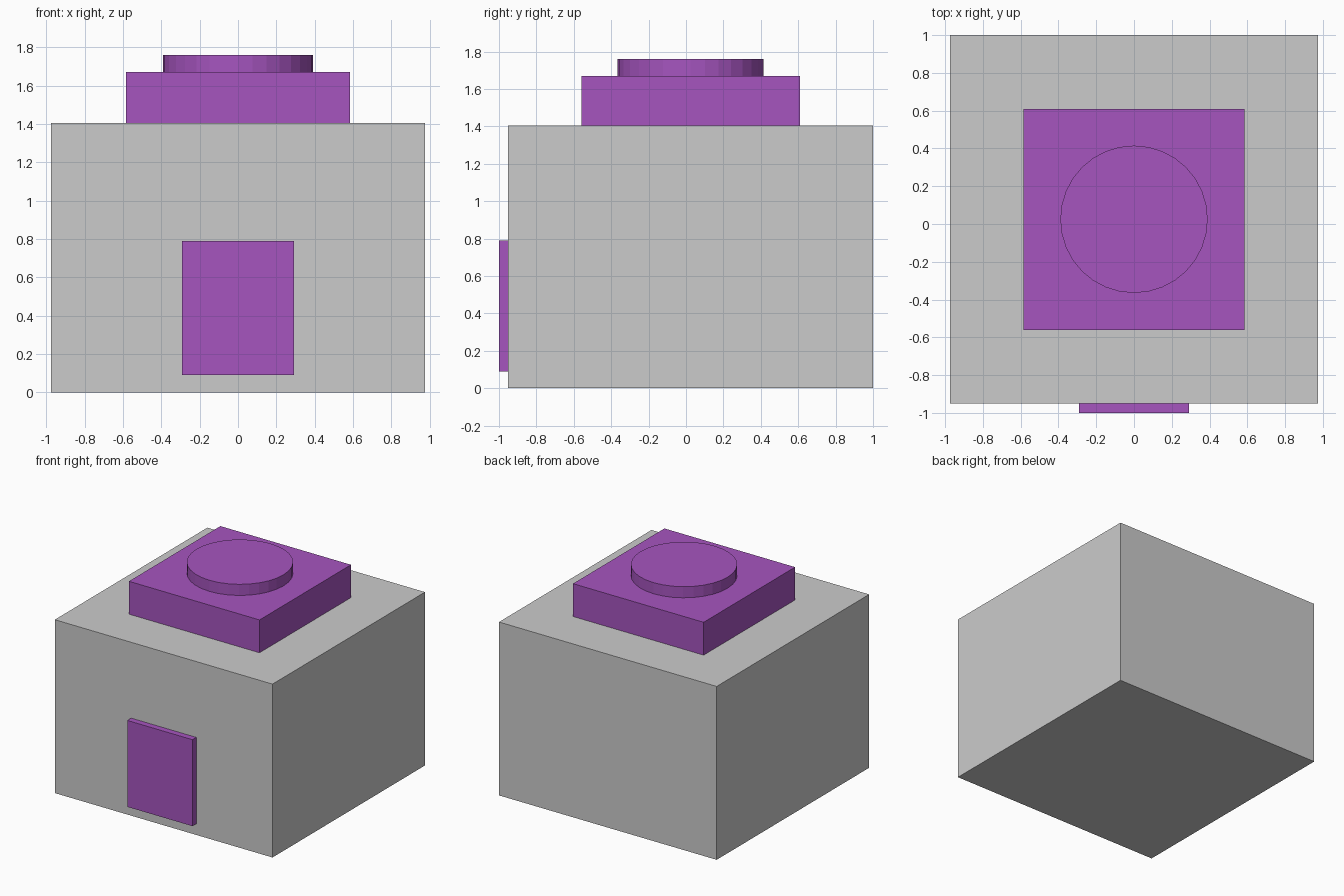
import bpy

if "Cube" in bpy.data.objects:
    bpy.data.objects.remove(bpy.data.objects["Cube"])

# Shared accent colour
purple = bpy.data.materials.new("purple")
purple.diffuse_color = (0.38, 0.09, 0.52, 1)
purple.use_nodes = True
purple.node_tree.nodes["Principled BSDF"].inputs["Base Color"].default_value = purple.diffuse_color


def box(name, x, y, z, mat=None):
    """Box spanning the given (min, max) ranges."""
    spans = (x, y, z)
    bpy.ops.mesh.primitive_cube_add(size=1, location=[(a + b) / 2 for a, b in spans])
    ob = bpy.context.object
    ob.name = name
    ob.scale = [b - a for a, b in spans]
    bpy.ops.object.transform_apply(location=False, rotation=False, scale=True)
    if mat:
        ob.data.materials.append(mat)
    return ob


# Main block
box("body", (-0.975, 0.975), (-0.951, 1.0), (0, 1.404))

# Door panel standing proud of the front
box("front_door", (-0.292, 0.292), (-1.0, -0.951), (0.09, 0.79), purple)

# Raised square block on the roof
box("roof_block", (-0.585, 0.585), (-0.56, 0.61), (1.404, 1.67), purple)

# Round cap on the roof block
bpy.ops.mesh.primitive_cylinder_add(vertices=32, radius=0.39, depth=0.09,
                                    location=(0, 0.025, 1.715))
cap = bpy.context.object
cap.name = "roof_cap"
cap.data.materials.append(purple)
